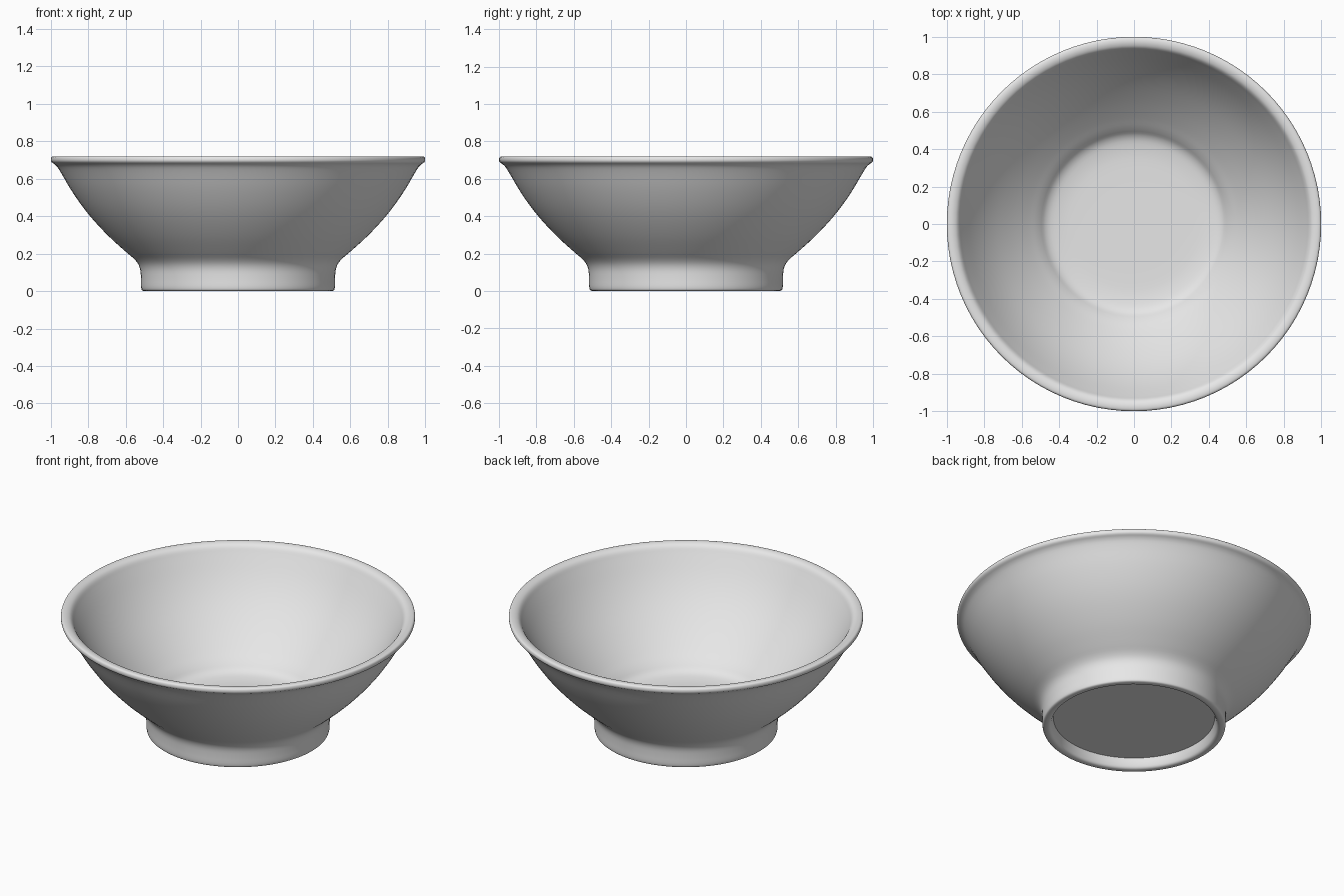
import bpy, bmesh, math

if "Cube" in bpy.data.objects:
    bpy.data.objects.remove(bpy.data.objects["Cube"], do_unlink=True)

SEGMENTS = 96


def round_profile(points, passes):
    """Soften a profile by corner cutting; doubled points stay sharp."""
    for _ in range(passes):
        soft = [points[0]]
        for (r0, z0), (r1, z1) in zip(points, points[1:]):
            for t in (0.25, 0.75):
                soft.append((r0 + (r1 - r0) * t, z0 + (z1 - z0) * t))
        points = soft + [points[-1]]
    return points


def lathe(name, profile, material):
    """Spin a (radius, height) profile around the z axis."""
    bm = bmesh.new()
    verts = [bm.verts.new((r, 0, z)) for r, z in profile]
    edges = [bm.edges.new(pair) for pair in zip(verts, verts[1:])]
    bmesh.ops.spin(bm, geom=verts + edges, cent=(0, 0, 0), axis=(0, 0, 1),
                   angle=math.tau, steps=SEGMENTS)
    bmesh.ops.remove_doubles(bm, verts=bm.verts, dist=0.0004)
    bmesh.ops.recalc_face_normals(bm, faces=bm.faces)
    mesh = bpy.data.meshes.new(name)
    bm.to_mesh(mesh)
    bm.free()
    mesh.materials.append(material)
    obj = bpy.data.objects.new(name, mesh)
    bpy.context.collection.objects.link(obj)
    bpy.ops.object.select_all(action='DESELECT')
    obj.select_set(True)
    bpy.context.view_layer.objects.active = obj
    bpy.ops.object.shade_smooth_by_angle(angle=math.radians(40))
    return obj


# Plain ceramic colour
ceramic = bpy.data.materials.new("grey_ceramic")
ceramic.use_nodes = True
colour = (0.8, 0.8, 0.8, 1)
ceramic.diffuse_color = colour
ceramic.node_tree.nodes["Principled BSDF"].inputs["Base Color"].default_value = colour

# Recessed underside and foot ring
foot = [(0, 0.06), (0.455, 0.06), (0.455, 0.06), (0.463, 0.025),
        (0.475, 0), (0.507, 0), (0.518, 0.01), (0.518, 0.07)]
# Flared outer wall
outer = [(0.522, 0.125), (0.545, 0.165), (0.60, 0.21), (0.70, 0.30),
         (0.805, 0.415), (0.89, 0.535), (0.955, 0.65)]
# Rounded lip
lip = [(0.975, 0.675), (1, 0.69), (1, 0.712), (0.99, 0.72),
       (0.965, 0.72), (0.94, 0.708), (0.92, 0.67)]
# Inner wall and flat floor
inner = [(0.85, 0.55), (0.77, 0.44), (0.67, 0.33), (0.57, 0.235),
         (0.51, 0.185), (0.47, 0.14), (0.40, 0.125), (0.32, 0.12), (0, 0.12)]

lathe("bowl", round_profile(foot + outer + lip + inner, 2), ceramic)
